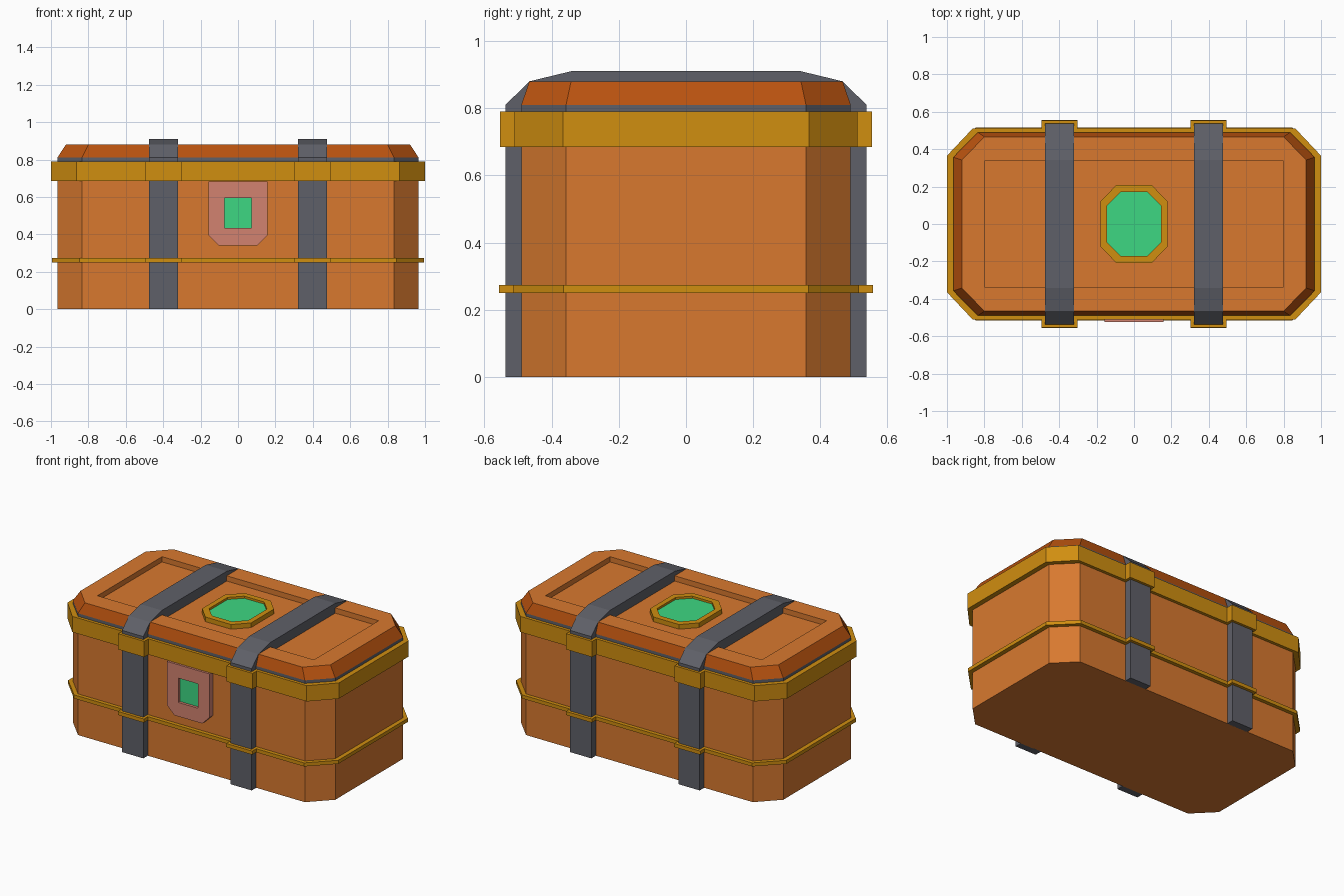
import bpy, bmesh

if "Cube" in bpy.data.objects:
    bpy.data.objects.remove(bpy.data.objects["Cube"])


def material(name, hex_code):
    def lin(c):
        return c / 12.92 if c <= 0.04045 else ((c + 0.055) / 1.055) ** 2.4
    m = bpy.data.materials.new(name)
    m.diffuse_color = [lin(int(hex_code[i:i + 2], 16) / 255) for i in (0, 2, 4)] + [1]
    m.use_nodes = True
    m.node_tree.nodes["Principled BSDF"].inputs["Base Color"].default_value = m.diffuse_color
    return m


wood = material("orange wood", "D8792F")
rust = material("dark orange trim", "B8520F")
iron = material("grey iron", "5F6068")
gold = material("gold", "D08E10")
pink = material("dusky pink metal", "D28270")
green = material("green gem", "3DD782")


def loft(name, loops, mats, side_mats=None):
    """Skin a stack of equal-length 3D loops, capping both ends with mats[0]."""
    bm = bmesh.new()
    rows = [[bm.verts.new(p) for p in loop] for loop in loops]
    n = len(rows[0])
    bm.faces.new(rows[0])
    bm.faces.new(rows[-1])
    for k, (a, b) in enumerate(zip(rows, rows[1:])):
        for i in range(n):
            j = (i + 1) % n
            f = bm.faces.new((a[i], a[j], b[j], b[i]))
            f.material_index = side_mats[k] if side_mats else 0
    bmesh.ops.recalc_face_normals(bm, faces=bm.faces)
    me = bpy.data.meshes.new(name)
    bm.to_mesh(me)
    bm.free()
    for m in mats:
        me.materials.append(m)
    ob = bpy.data.objects.new(name, me)
    bpy.context.collection.objects.link(ob)
    return ob


def mirrored(quarter):
    """Mirror a quarter outline (from +x towards +y) into all four quadrants."""
    half = quarter + [(-x, y) for x, y in reversed(quarter)]
    return half + [(-x, -y) for x, y in half]


def octagon(hx, hy, cx, cy):
    return mirrored([(hx, cy), (cx, hy)])


def at_z(outline, z):
    return [(x, y, z) for x, y in outline]


def cut(ob, cutter):
    cutter.hide_render = True
    cutter.display_type = 'WIRE'
    mod = ob.modifiers.new("recess", 'BOOLEAN')
    mod.operation = 'DIFFERENCE'
    mod.solver = 'EXACT'
    mod.object = cutter


def rect(hx, hy):
    return [(hx, -hy), (hx, hy), (-hx, hy), (-hx, -hy)]


# Chest body
body = octagon(0.966, 0.49, 0.835, 0.357)
loft("chest_body", [at_z(body, 0), at_z(body, 0.75)], [wood])

# Lid: iron rim, sloped border, top with a sunken panel
lid_top = octagon(0.92, 0.466, 0.80, 0.342)
lid = loft("lid", [at_z(body, 0.75), at_z(body, 0.81), at_z(lid_top, 0.88)],
           [wood, rust, iron], [2, 1])
panel = rect(0.797, 0.34)
cut(lid, loft("lid_panel_cutter", [at_z(panel, 0.845), at_z(panel, 0.95)], [wood]))


# Gold bands that step out around the straps
def band(name, hx, hy, cx, cy, bump, z0, z1):
    o = mirrored([(hx, cy), (cx, hy), (0.495, hy), (0.495, bump), (0.303, bump), (0.303, hy)])
    loft(name, [at_z(o, z0), at_z(o, z1)], [gold])


band("upper_band", 0.999, 0.51, 0.863, 0.366, 0.554, 0.685, 0.79)
band("lower_band", 0.995, 0.515, 0.847, 0.365, 0.557, 0.25, 0.274)

# Two iron straps running up the front, over the lid and down the back
outer = [(0.537, 0), (0.537, 0.81), (0.466, 0.88), (0.342, 0.91)]
inner = [(0.485, 0), (0.485, 0.79), (0.45, 0.84), (0.33, 0.84)]
profile = (outer + [(-y, z) for y, z in reversed(outer)]
           + [(-y, z) for y, z in inner] + inner[::-1])
for side, x in (("left", -0.399), ("right", 0.399)):
    loft(side + "_strap", [[(x + d, y, z) for y, z in profile] for d in (-0.078, 0.078)], [iron])

# Lid gem in a raised octagonal gold setting
setting = loft("lid_gem_setting", [at_z(octagon(0.18, 0.208, 0.095, 0.12), z) for z in (0.84, 0.876)], [gold])
gem = octagon(0.145, 0.17, 0.073, 0.097)
cut(setting, loft("lid_gem_cutter", [at_z(gem, 0.8), at_z(gem, 0.95)], [gold]))
loft("lid_gem", [at_z(gem, 0.842), at_z(gem, 0.862)], [green])

# Lock plate with a sunken gem
plate = [(0.158, 0.70), (0.158, 0.395), (0.103, 0.34), (-0.103, 0.34), (-0.158, 0.395), (-0.158, 0.70)]
lock = loft("lock_plate", [[(x, y, z) for x, z in plate] for y in (-0.523, -0.48)], [pink])
# keep the plate tucked behind the front of the upper band
for v in lock.data.vertices:
    if v.co.z > 0.69:
        v.co.z = 0.684


def front_rect(y):
    return [(x, y, z + 0.514) for x, z in rect(0.072, 0.081)]


cut(lock, loft("lock_gem_cutter", [front_rect(-0.6), front_rect(-0.4)], [pink]))
loft("lock_gem", [front_rect(-0.505), front_rect(-0.48)], [green])
